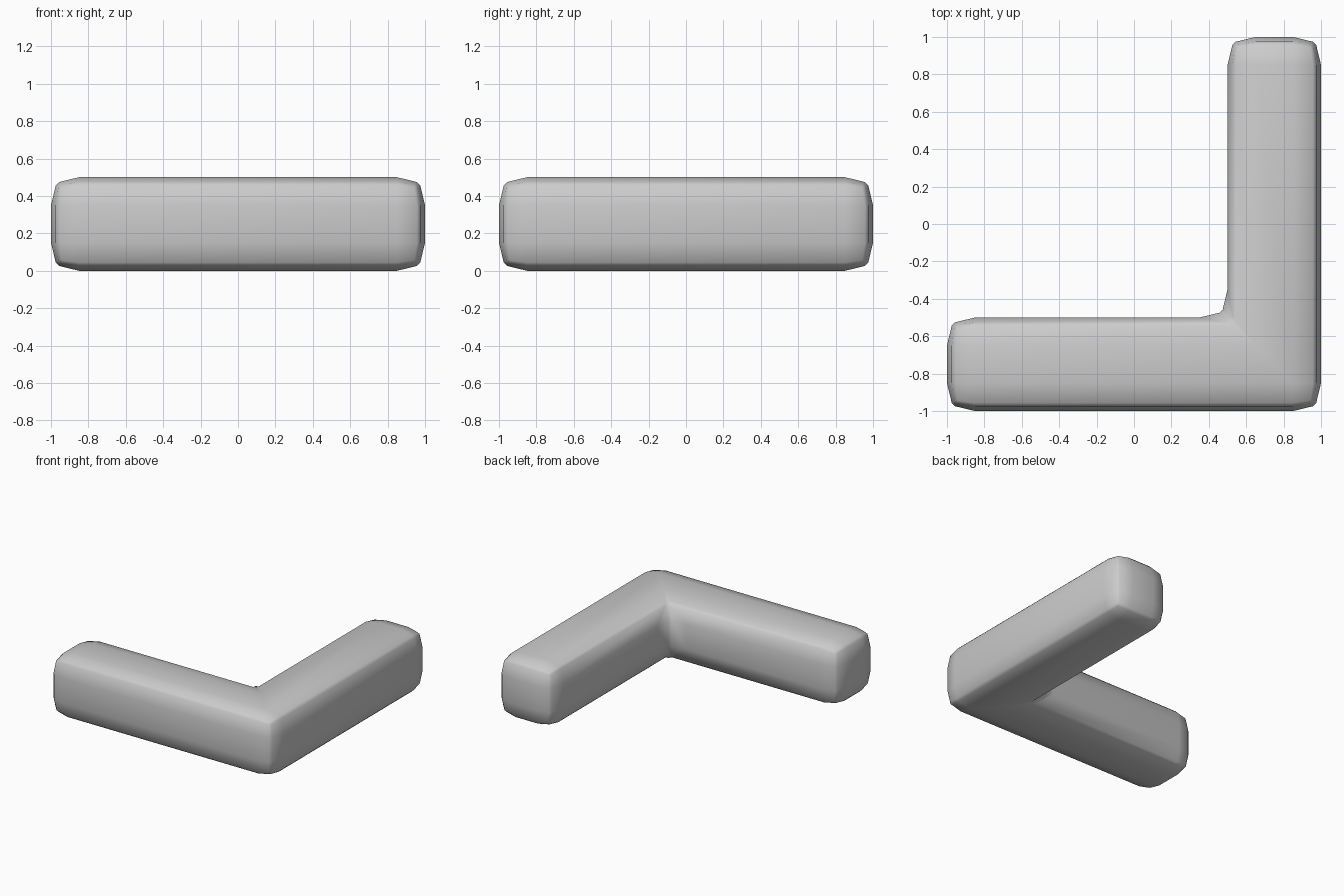
import bpy, bmesh

if "Cube" in bpy.data.objects:
    bpy.data.objects.remove(bpy.data.objects["Cube"])

# L-shaped outline extruded upward
outline = [(-1, -1), (1, -1), (1, 1), (0.5, 1), (0.5, -0.5), (-1, -0.5)]
bm = bmesh.new()
base = bm.faces.new([bm.verts.new((x, y, 0)) for x, y in outline])
ext = bmesh.ops.extrude_face_region(bm, geom=[base])
top = [v for v in ext["geom"] if isinstance(v, bmesh.types.BMVert)]
bmesh.ops.translate(bm, verts=top, vec=(0, 0, 0.5))
bmesh.ops.recalc_face_normals(bm, faces=bm.faces)
mesh = bpy.data.meshes.new("corner_block")
bm.to_mesh(mesh)
bm.free()
block = bpy.data.objects.new("corner_block", mesh)
bpy.context.collection.objects.link(block)
mesh.shade_smooth()


# Wide rounded edge, then a fine chamfer along the remaining ridge
def add_bevel(name, width, segments, profile):
    mod = block.modifiers.new(name, 'BEVEL')
    mod.width = width
    mod.segments = segments
    mod.profile = profile
    mod.limit_method = 'ANGLE'
    mod.angle_limit = 0.5236


add_bevel("wide_edge", 0.15, 2, 0.65)
add_bevel("ridge_chamfer", 0.015, 1, 0.5)
